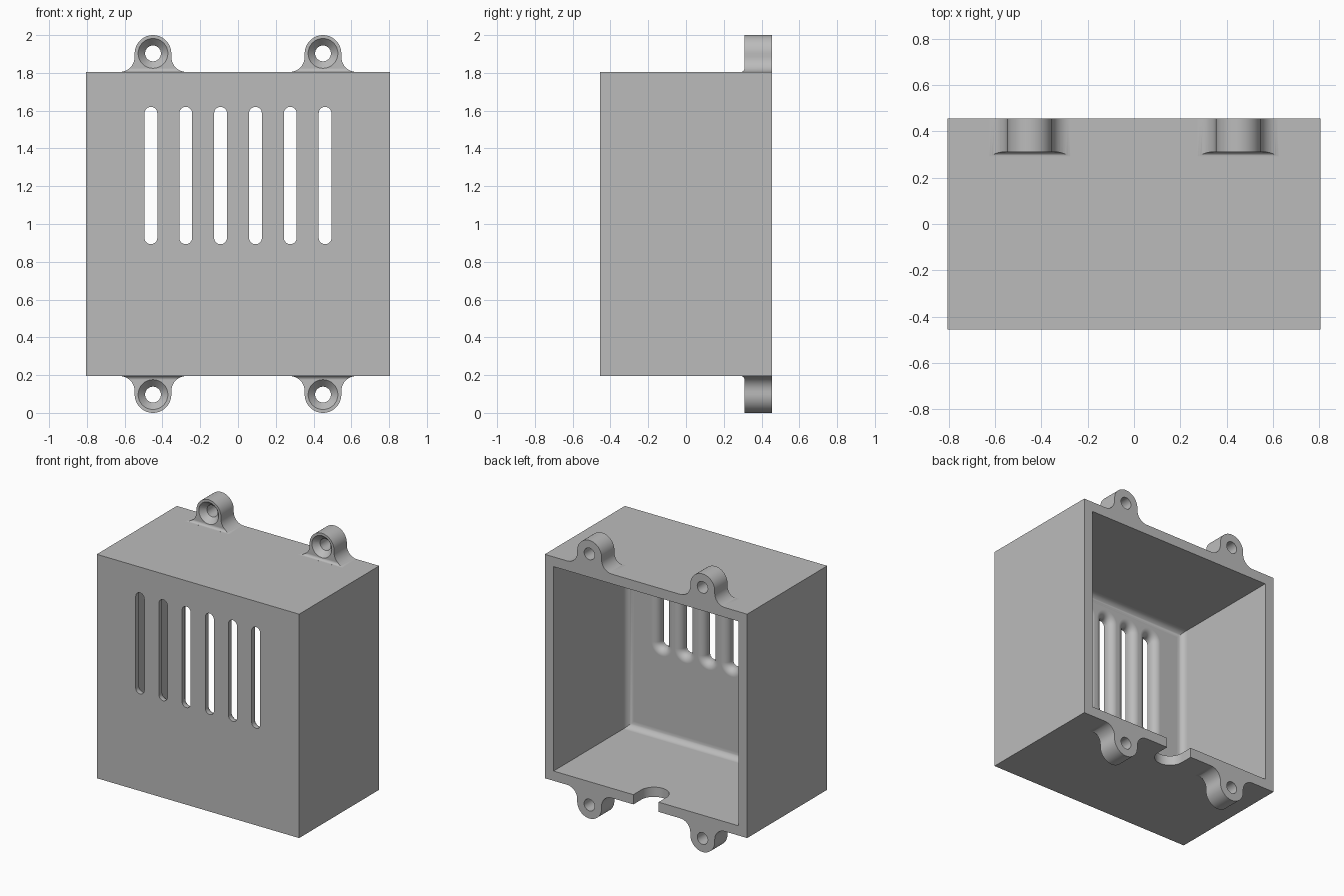
import bpy, bmesh
from math import sin, cos, pi, sqrt
from mathutils import Vector

if "Cube" in bpy.data.objects:
    bpy.data.objects.remove(bpy.data.objects["Cube"])

HALF = 0.805            # half width and half height of the box
FRONT, BACK = -0.455, 0.455
WALL, ROUND = 0.07, 0.05
MID_Z = 1.0
TOP = MID_Z + HALF
LUG_X, LUG_Z, LUG_R = 0.45, 1.903, 0.097
LUG_FRONT, FLARE = 0.31, 0.08

grey = bpy.data.materials.new("plain grey")
grey.use_nodes = True
grey.diffuse_color = (0.5, 0.5, 0.5, 1)
grey.node_tree.nodes["Principled BSDF"].inputs["Base Color"].default_value = (0.5, 0.5, 0.5, 1)


def finish(bm, name):
    bmesh.ops.recalc_face_normals(bm, faces=bm.faces)
    mesh = bpy.data.meshes.new(name)
    bm.to_mesh(mesh)
    bm.free()
    mesh.materials.append(grey)
    obj = bpy.data.objects.new(name, mesh)
    bpy.context.collection.objects.link(obj)
    return obj


def loft(bm, rings):
    """Skin a list of equal point rings and cap both ends."""
    loops = [[bm.verts.new(p) for p in ring] for ring in rings]
    for a, b in zip(loops, loops[1:]):
        for i in range(len(a)):
            j = (i + 1) % len(a)
            bm.faces.new((a[i], a[j], b[j], b[i]))
    bm.faces.new(loops[0])
    bm.faces.new(loops[-1][::-1])


def block(bm, lo, hi):
    lo, hi = Vector(lo), Vector(hi)
    made = bmesh.ops.create_cube(bm, size=1)["verts"]
    bmesh.ops.scale(bm, vec=hi - lo, verts=made)
    bmesh.ops.translate(bm, vec=(lo + hi) / 2, verts=made)


def arc(cx, cy, r, start, end, n):
    return [(cx + r * cos(start + (end - start) * i / n),
             cy + r * sin(start + (end - start) * i / n)) for i in range(n + 1)]


def combine(target, tool, operation):
    """Apply a boolean and discard the tool."""
    tool.hide_render = True
    mod = target.modifiers.new("join", "BOOLEAN")
    mod.operation, mod.object, mod.solver = operation, tool, "EXACT"
    bpy.context.view_layer.objects.active = target
    bpy.ops.object.modifier_apply(modifier=mod.name)
    bpy.data.objects.remove(tool)


# Outer box
bm = bmesh.new()
block(bm, (-HALF, FRONT, MID_Z - HALF), (HALF, BACK, TOP))
housing = finish(bm, "housing")

# Cavity open at the back, rounded where it meets the front wall
bm = bmesh.new()
inner = HALF - WALL
block(bm, (-inner, FRONT + WALL, MID_Z - inner), (inner, BACK + 0.1, MID_Z + inner))
rim = [e for e in bm.edges if all(v.co.y < 0 for v in e.verts)]
bmesh.ops.bevel(bm, geom=rim, offset=ROUND, segments=8, profile=0.5, affect="EDGES")
combine(housing, finish(bm, "cavity_cutter"), "DIFFERENCE")

# Six vent slots, flared on the inside
bm = bmesh.new()
slot_r, low, high = 0.034, 0.893, 1.62
steps = [(FRONT - 0.02, slot_r), (FRONT + WALL - ROUND, slot_r)]
steps += [(FRONT + WALL - ROUND + ROUND * sin(a), slot_r + ROUND * (1 - cos(a)))
          for a in [pi / 2 * i / 8 for i in range(1, 9)]]
steps.append((FRONT + WALL + 0.02, slot_r + ROUND))
for k in range(6):
    x = (k - 2.5) * 0.1845
    rings = []
    for y, r in steps:
        outline = arc(x, high - slot_r, r, 0, pi, 16) + arc(x, low + slot_r, r, pi, 2 * pi, 16)
        rings.append([(px, y, pz) for px, pz in outline])
    loft(bm, rings)
combine(housing, finish(bm, "slot_cutter"), "DIFFERENCE")

# Cable notch through the floor at the back
bm = bmesh.new()
outline = [(0.1, BACK + 0.1)] + arc(0, 0.365, 0.1, 0, -pi, 24) + [(-0.1, BACK + 0.1)]
loft(bm, [[(x, y, z) for x, y in outline] for z in (0.1, MID_Z - HALF + WALL + 0.05)])
combine(housing, finish(bm, "notch_cutter"), "DIFFERENCE")


def add_lug(x, side):
    """Screw lug with a flared foot; side is 1 for the top and -1 for the bottom."""
    def place(px, y, pz):
        return (x + px, y, MID_Z + side * (pz - MID_Z))

    # Body
    foot = LUG_R + FLARE
    outline = [(foot, TOP - 0.03)]
    outline += arc(foot, TOP + FLARE, FLARE, -pi / 2, -pi, 10)
    outline += arc(0, LUG_Z, LUG_R, 0, pi, 28)
    outline += arc(-foot, TOP + FLARE, FLARE, 0, -pi / 2, 10)
    outline.append((-foot, TOP - 0.03))
    bm = bmesh.new()
    loft(bm, [[place(px, y, pz) for px, pz in outline] for y in (LUG_FRONT - 0.019, BACK)])
    lug = finish(bm, "lug")

    # Front relief that leaves a small fillet at the foot
    r = 0.02
    profile = [(LUG_FRONT - 0.1, TOP)] + arc(LUG_FRONT - r, TOP + r, r, -pi / 2, 0, 8)
    profile += [(LUG_FRONT, TOP + 0.4), (LUG_FRONT - 0.1, TOP + 0.4)]
    bm = bmesh.new()
    loft(bm, [[place(px, y, pz) for y, pz in profile] for px in (-0.3, 0.3)])
    combine(lug, finish(bm, "relief_cutter"), "DIFFERENCE")

    # Countersunk screw hole
    bm = bmesh.new()
    rings = []
    for y, rad in ((LUG_FRONT - 0.05, 0.079), (LUG_FRONT, 0.079),
                   (LUG_FRONT + 0.04, 0.042), (BACK + 0.05, 0.042)):
        rings.append([place(px, y, pz) for px, pz in arc(0, LUG_Z, rad, 0, 2 * pi, 32)[:-1]])
    loft(bm, rings)
    combine(lug, finish(bm, "screw_cutter"), "DIFFERENCE")
    combine(housing, lug, "UNION")


for side in (1, -1):
    for x in (-LUG_X, LUG_X):
        add_lug(x, side)

# Smooth the rounded surfaces, keep the corners crisp
bpy.ops.object.select_all(action="DESELECT")
housing.select_set(True)
bpy.context.view_layer.objects.active = housing
bpy.ops.object.shade_smooth_by_angle(angle=0.52)
weighted = housing.modifiers.new("even shading", "WEIGHTED_NORMAL")
weighted.keep_sharp = True
